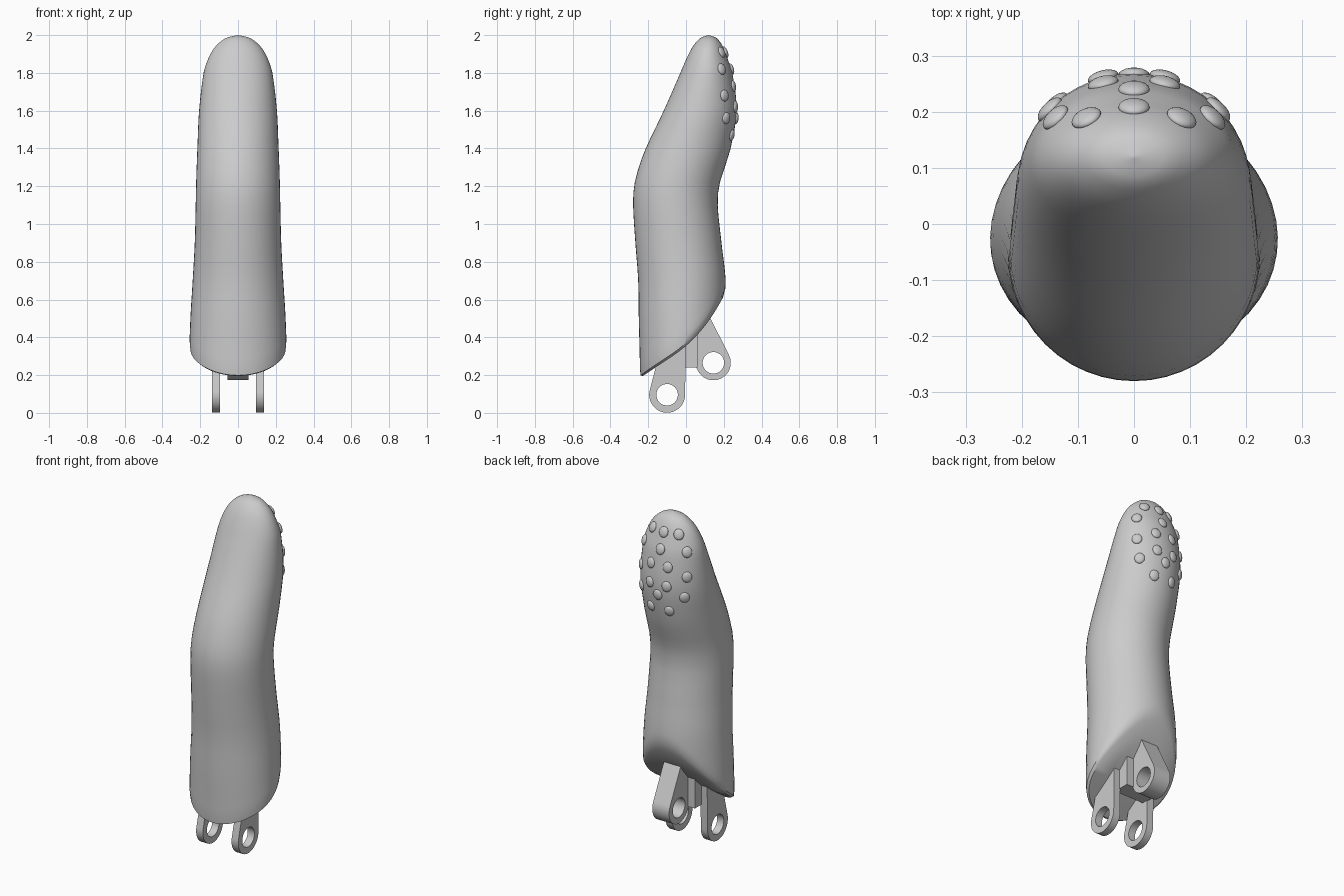
import bpy, bmesh, math
from mathutils import Matrix, Vector

cube = bpy.data.objects.get("Cube")
if cube:
    bpy.data.objects.remove(cube, do_unlink=True)

SIDES = 48
# Side profile keys: height, front y, back y, half width
KEYS = [(0.1, -.243, .185, .255), (0.3, -.245, .195, .258), (0.5, -.25, .208, .252),
        (0.7, -.253, .21, .24), (0.9, -.268, .188, .229), (1.1, -.28, .168, .224),
        (1.2, -.275, .175, .222), (1.3, -.25, .205, .219), (1.4, -.213, .236, .215),
        (1.6, -.118, .268, .206), (1.8, -.03, .245, .182), (1.87, 0, .222, .16),
        (1.93, .03, .2, .127), (1.97, .06, .176, .087), (1.99, .085, .153, .05),
        (2.0, .12, .12, 0)]


def slope(i, c):
    lo, hi = KEYS[max(i - 1, 0)], KEYS[min(i + 1, len(KEYS) - 1)]
    return (hi[c] - lo[c]) / (hi[0] - lo[0])


def section(z):
    """Centre y, half depth and half width of the body at a height."""
    z = min(max(z, KEYS[0][0]), KEYS[-1][0])
    i = 0
    while i < len(KEYS) - 2 and z > KEYS[i + 1][0]:
        i += 1
    p, q = KEYS[i], KEYS[i + 1]
    h = q[0] - p[0]
    t = (z - p[0]) / h
    front, back, half = [
        p[c] * (1 + 2 * t) * (1 - t) ** 2 + q[c] * t * t * (3 - 2 * t)
        + h * t * (1 - t) * (slope(i, c) * (1 - t) - slope(i + 1, c) * t)
        for c in (1, 2, 3)]
    return (front + back) / 2, (back - front) / 2, half


def surface(angle, z):
    c, b, a = section(z)
    return Vector((a * math.cos(angle), c + b * math.sin(angle), z))


def cut(y):
    """Height of the slanted, curved underside."""
    return .355 + .86 * y + 1.56 * y * y + 3.75 * y ** 3


def finish(obj, degrees=35):
    obj.data.shade_smooth()
    obj.data.set_sharp_from_angle(angle=math.radians(degrees))


def add_object(name, mesh):
    obj = bpy.data.objects.new(name, mesh)
    bpy.context.collection.objects.link(obj)
    return obj


# Finger body: rings from the underside centre, round the rim, up to the tip
angles = [math.tau * i / SIDES for i in range(SIDES)]
bottoms = []
for ang in angles:
    z = .35
    for _ in range(12):
        z = cut(surface(ang, z).y)
    bottoms.append(z)

rings = []
centre = Vector((0, -.02, cut(-.02)))
for scale in (.3, .6, .93):
    ring = []
    for ang, z in zip(angles, bottoms):
        p = centre.lerp(surface(ang, z), scale)
        p.z = cut(p.y)
        ring.append(p)
    rings.append(ring)
rings.append([centre.lerp(surface(a, z + .015), .985) for a, z in zip(angles, bottoms)])
for ring_point, z in zip(rings[-1], bottoms):
    ring_point.z = z + .015
LOW, HIGH = 16, 28
for k in range(LOW):
    rings.append([surface(a, (z + .05) + (1.1 - z - .05) * k / LOW)
                  for a, z in zip(angles, bottoms)])
for k in range(HIGH):
    z = 2 - .9 * (1 - k / HIGH) ** 2
    rings.append([surface(a, z) for a in angles])

bm = bmesh.new()
rows = [[bm.verts.new(p) for p in ring] for ring in rings]
base, tip = bm.verts.new(centre), bm.verts.new((0, .12, 2))
for i in range(SIDES):
    j = (i + 1) % SIDES
    bm.faces.new((base, rows[0][j], rows[0][i]))
    for lower, upper in zip(rows, rows[1:]):
        bm.faces.new((lower[i], lower[j], upper[j], upper[i]))
    bm.faces.new((rows[-1][i], rows[-1][j], tip))
bmesh.ops.recalc_face_normals(bm, faces=bm.faces)
mesh = bpy.data.meshes.new("finger_body")
bm.to_mesh(mesh)
bm.free()
finish(add_object("finger_body", mesh), 40)

# Grip bumps on the back of the fingertip, mirrored left and right
bm = bmesh.new()
bmesh.ops.create_uvsphere(bm, u_segments=20, v_segments=10, radius=1)
bmesh.ops.scale(bm, vec=(.028, .031, .013), verts=bm.verts)
bump_mesh = bpy.data.meshes.new("grip_bump")
bm.to_mesh(bump_mesh)
bm.free()
bump_mesh.shade_smooth()

BUMPS = [(1.91, (0, .085)), (1.82, (0, .14)), (1.73, (.055,)), (1.68, (.15,)),
         (1.62, (.055,)), (1.56, (0, .14)), (1.47, (.06,))]
for z, offsets in BUMPS:
    for x in sorted({s * o for o in offsets for s in (-1, 1)}):
        ang = math.acos(x / section(z)[2])
        e = .004
        across = surface(ang + e, z) - surface(ang - e, z)
        along = surface(ang, z + e) - surface(ang, z - e)
        normal = across.cross(along).normalized()
        along.normalize()
        side = along.cross(normal)
        bump = add_object("grip_bump", bump_mesh)
        turn = Matrix((side, along, normal)).transposed().to_4x4()
        bump.matrix_world = Matrix.Translation(surface(ang, z)) @ turn


# Hinge lugs: filled side outline with a pin hole, extruded sideways
def lug(name, x, half, centre, radius, start, end, tops):
    def arc(r, a, b, n):
        return [(centre[0] + r * math.cos(a + (b - a) * i / n),
                 centre[1] + r * math.sin(a + (b - a) * i / n)) for i in range(n + 1)]

    outline = arc(radius, math.radians(start), math.radians(end), 24) + tops
    hole = arc(.057, 0, math.tau, 32)[:-1]
    curve = bpy.data.curves.new(name, 'CURVE')
    curve.dimensions = '2D'
    curve.fill_mode = 'BOTH'
    curve.extrude = half
    for points in (outline, hole):
        spline = curve.splines.new('POLY')
        spline.points.add(len(points) - 1)
        for point, (u, v) in zip(spline.points, points):
            point.co = (u, v, 0, 1)
        spline.use_cyclic_u = True
    obj = add_object(name, curve)
    # Outline axes become world y and z; thickness runs along x
    obj.matrix_world = Matrix(((0, 0, 1, x), (1, 0, 0, 0), (0, 1, 0, 0), (0, 0, 0, 1)))
    bpy.ops.object.select_all(action='DESELECT')
    obj.select_set(True)
    bpy.context.view_layer.objects.active = obj
    bpy.ops.object.convert(target='MESH')
    finish(bpy.context.view_layer.objects.active)


for label, sign in (("left", 1), ("right", -1)):
    lug("front_lug_" + label, sign * .116, .022, (-.1, .096), .095, 170, 360,
        [(0, .42), (-.13, .36)])
lug("back_lug", 0, .055, (.145, .265), .092, 207, 387, [(.09, .58), (-.05, .45)])

# Bridge block joining the lugs under the body
bm = bmesh.new()
bmesh.ops.create_cube(bm, size=1)
bmesh.ops.scale(bm, vec=(.2, .1, .2), verts=bm.verts)
bmesh.ops.translate(bm, vec=(0, .01, .34), verts=bm.verts)
mesh = bpy.data.meshes.new("lug_bridge")
bm.to_mesh(mesh)
bm.free()
add_object("lug_bridge", mesh)
